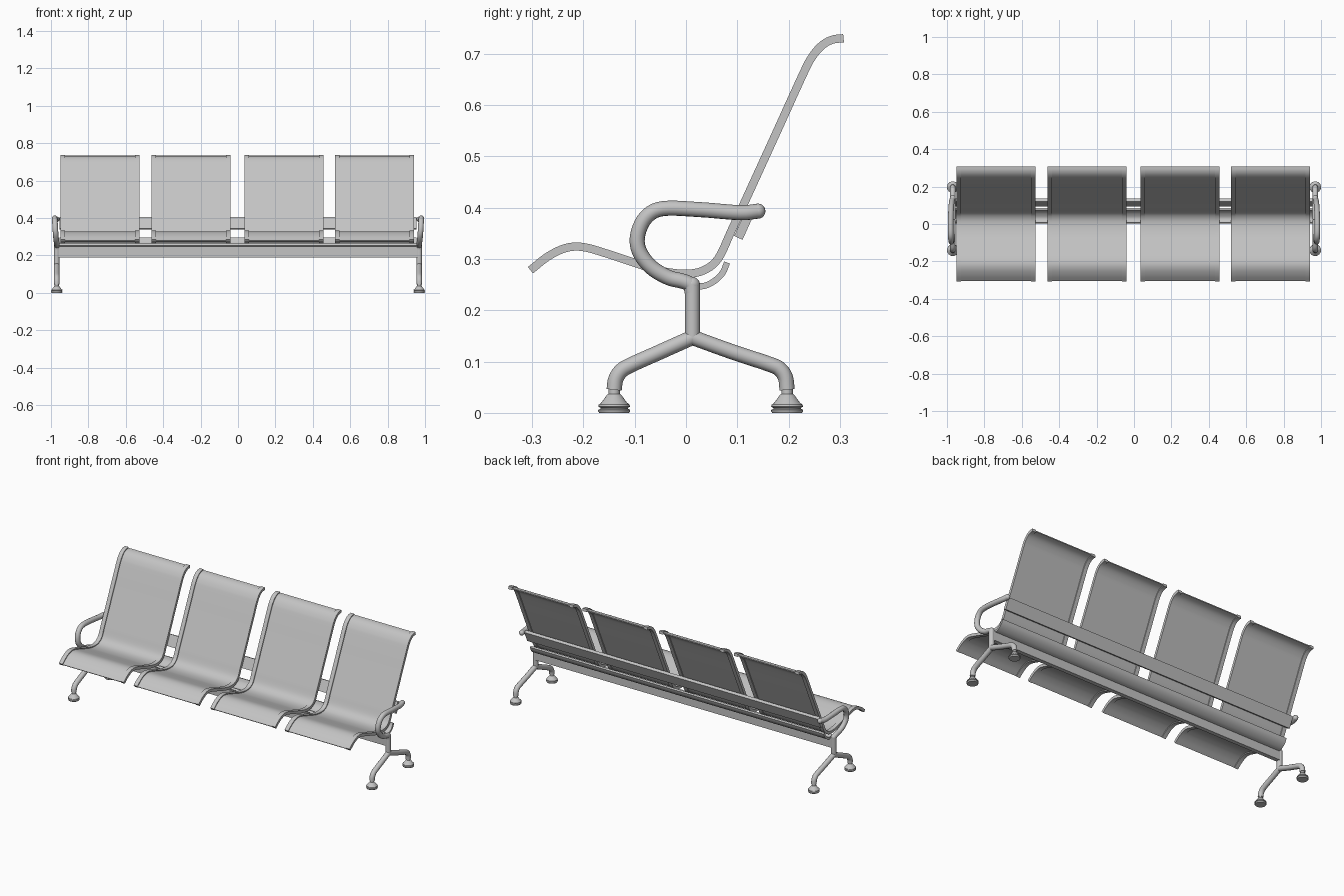
import bpy, bmesh, math
from mathutils import Vector

if "Cube" in bpy.data.objects:
    bpy.data.objects.remove(bpy.data.objects["Cube"])

metal = bpy.data.materials.new("grey metal")
metal.diffuse_color = (0.55, 0.55, 0.55, 1)
metal.use_nodes = True
metal.node_tree.nodes["Principled BSDF"].inputs["Base Color"].default_value = metal.diffuse_color


def smooth_path(pts, steps=5):
    """Catmull-Rom curve through the points."""
    p = [Vector(q) for q in pts]
    p = [2 * p[0] - p[1]] + p + [2 * p[-1] - p[-2]]
    out = []
    for i in range(1, len(p) - 2):
        a, b, c, d = p[i - 1:i + 3]
        for k in range(steps):
            t = k / steps
            out.append(0.5 * (2 * b + (c - a) * t + (2 * a - 5 * b + 4 * c - d) * t ** 2
                              + (3 * b - a - 3 * c + d) * t ** 3))
    return out + [p[-2]]


def finish(obj, angle=35):
    bpy.ops.object.select_all(action='DESELECT')
    obj.select_set(True)
    bpy.context.view_layer.objects.active = obj
    bpy.ops.object.shade_smooth_by_angle(angle=math.radians(angle))


def from_bmesh(name, bm):
    bmesh.ops.recalc_face_normals(bm, faces=bm.faces)
    me = bpy.data.meshes.new(name)
    bm.to_mesh(me)
    bm.free()
    me.materials.append(metal)
    obj = bpy.data.objects.new(name, me)
    bpy.context.collection.objects.link(obj)
    finish(obj)
    return obj


def strip(name, path, thick, x0, x1):
    """Strip of given thickness following a (y, z) path, extruded from x0 to x1."""
    bm = bmesh.new()
    rings = []
    for i, p in enumerate(path):
        t = (path[min(i + 1, len(path) - 1)] - path[max(i - 1, 0)]).normalized()
        n = Vector((-t.y, t.x)) * thick / 2
        a, b = p + n, p - n
        rings.append([bm.verts.new((x, q.x, q.y)) for x, q in ((x0, a), (x1, a), (x1, b), (x0, b))])
    for r, s in zip(rings, rings[1:]):
        for k in range(4):
            bm.faces.new((r[k], r[(k + 1) % 4], s[(k + 1) % 4], s[k]))
    bm.faces.new(rings[0])
    bm.faces.new(rings[-1])
    return from_bmesh(name, bm)


def tube(name, pts, radius):
    cu = bpy.data.curves.new(name, 'CURVE')
    cu.dimensions = '3D'
    cu.bevel_depth = radius
    cu.bevel_resolution = 4
    cu.use_fill_caps = True
    sp = cu.splines.new('POLY')
    sp.points.add(len(pts) - 1)
    for q, p in zip(sp.points, pts):
        q.co = (*p, 1)
    cu.materials.append(metal)
    obj = bpy.data.objects.new(name, cu)
    bpy.context.collection.objects.link(obj)
    bpy.ops.object.select_all(action='DESELECT')
    obj.select_set(True)
    bpy.context.view_layer.objects.active = obj
    bpy.ops.object.convert(target='MESH')
    finish(bpy.context.object)


def ball(name, loc, radius):
    bm = bmesh.new()
    bmesh.ops.create_uvsphere(bm, u_segments=16, v_segments=10, radius=radius)
    bmesh.ops.translate(bm, verts=bm.verts, vec=loc)
    from_bmesh(name, bm)


def lathe(name, profile, loc, n=24):
    """Turned part from (radius, z) points."""
    bm = bmesh.new()
    rings = [[bm.verts.new((loc[0] + r * math.cos(2 * math.pi * k / n),
                            loc[1] + r * math.sin(2 * math.pi * k / n), z)) for k in range(n)]
             for r, z in profile]
    for a, b in zip(rings, rings[1:]):
        for k in range(n):
            bm.faces.new((a[k], a[(k + 1) % n], b[(k + 1) % n], b[k]))
    bm.faces.new(rings[0])
    bm.faces.new(rings[-1])
    from_bmesh(name, bm)


# Four seats: thin sheet held between two side rails
seat_path = smooth_path([(-.303, .278), (-.27, .304), (-.235, .321), (-.2, .323), (-.15, .309),
                         (-.09, .289), (-.045, .276), (0, .271), (.035, .278), (.063, .301),
                         (.088, .354), (.113, .408), (.172, .537), (.228, .660), (.246, .694),
                         (.265, .716), (.285, .727), (.307, .730)])
HALF, RAIL = .211, .024
for i, cx in enumerate((-.738, -.2515, .246, .729), 1):
    strip(f"seat_sheet_{i}", seat_path, .006, cx - HALF + RAIL * .8, cx + HALF - RAIL * .8)
    strip(f"seat_rail_left_{i}", seat_path, .016, cx - HALF, cx - HALF + RAIL)
    strip(f"seat_rail_right_{i}", seat_path, .016, cx + HALF - RAIL, cx + HALF)

# Long members: main beam, curved support under the seats, bar behind the backs
strip("main_beam", [Vector((.0135, .19)), Vector((.0135, .247))], .024, -.97, .97)
strip("curved_support", smooth_path([(.005, .258), (.02, .248), (.038, .248), (.058, .259),
                                     (.072, .274), (.08, .293)]), .012, -.955, .955)
strip("back_bar", [Vector((.102, .341)), Vector((.129, .401))], .018, -.955, .955)

# End frames: post, armrest loop, splayed legs and feet
R = .0148
arm = [(0, .012, .235), (0, .008, .25), (0, -.008, .257), (0, -.035, .264), (.003, -.068, .284),
       (.006, -.091, .315), (.008, -.094, .347), (.01, -.078, .381), (.011, -.045, .398),
       (.011, .027, .396), (.007, .105, .390), (0, .14, .393)]
foot = [(.029, 0), (.031, .003), (.031, .006), (.027, .008), (.027, .010), (.031, .012), (.030, .016),
        (.025, .02), (.014, .035), (.011, .037), (.011, .052)]
for s, side in ((-1, "left"), (1, "right")):
    X = .969 * s
    tube(f"post_{side}", [(X, .0125, .147), (X, .0125, .25)], R)
    ball(f"post_top_{side}", (X, .0125, .25), R)
    ball(f"leg_joint_{side}", (X, .0125, .147), R)
    tube(f"armrest_{side}", smooth_path([(X + dx * s, y, z) for dx, y, z in arm]), R)
    ball(f"armrest_end_{side}", (X, .14, .393), R)
    legs = {"front": [(.0125, .147), (-.05, .119), (-.108, .093), (-.127, .081), (-.137, .065), (-.14, .045)],
            "back": [(.0125, .147), (.09, .119), (.165, .094), (.184, .084), (.194, .068), (.197, .045)]}
    for end, path in legs.items():
        tube(f"{end}_leg_{side}", smooth_path([(X, y, z) for y, z in path]), R)
        lathe(f"{end}_foot_{side}", foot, (X, path[-1][0]))
